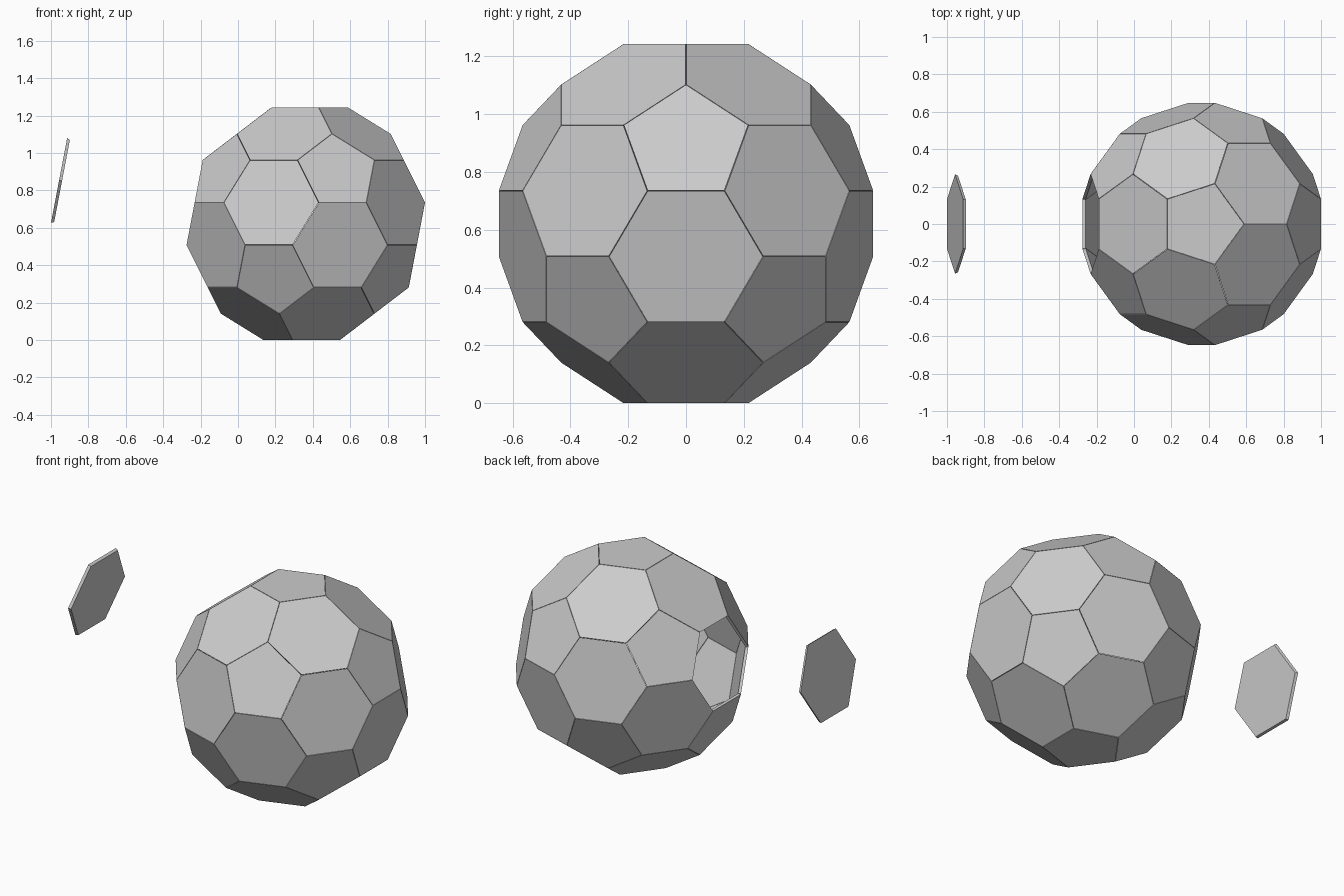
import bpy, bmesh
from math import sin, cos, pi, sqrt
from mathutils import Vector

if "Cube" in bpy.data.objects:
    bpy.data.objects.remove(bpy.data.objects["Cube"])

EDGE = 0.267            # panel edge length
THICK = 0.016           # panel thickness
GAP = 0.0015            # half the seam between panels

# Icosahedron corners: poles plus two rings of five
R = 3 * EDGE * sin(2 * pi / 5)
ico = [Vector((0, 0, R)), Vector((0, 0, -R))]
for i in range(5):
    for start, z in ((0, 1), (pi, -1)):
        a = start + i * 2 * pi / 5
        ico.append(Vector((2 * cos(a), 2 * sin(a), z)) * (R / sqrt(5)))


def neighbours(v):
    return [w for w in ico if 0.1 < (w - v).length < 3 * EDGE * 1.05]


def ordered(points):
    """Sort the points counter-clockwise as seen from outside."""
    c = sum(points, Vector()) / len(points)
    n = c.normalized()
    u = (points[0] - c).normalized()
    w = n.cross(u)
    from math import atan2
    return sorted(points, key=lambda p: atan2((p - c).dot(w), (p - c).dot(u)))


# Pentagons sit on the corners, hexagons on the triangular faces
pentagons = [ordered([v.lerp(w, 1 / 3) for w in neighbours(v)]) for v in ico]
hexagons = []
for i, p in enumerate(ico):
    for j in range(i + 1, 12):
        for k in range(j + 1, 12):
            q, r = ico[j], ico[k]
            if q in neighbours(p) and r in neighbours(p) and r in neighbours(q):
                hexagons.append(ordered([s.lerp(t, 1 / 3) for s in (p, q, r)
                                         for t in (p, q, r) if s is not t]))

xmax = max(p.x for f in pentagons for p in f)
height = 2 * max(p.z for f in pentagons for p in f)
CENTRE = Vector((1 - xmax, 0, height / 2))


def panels(name, faces, shift=Vector()):
    """One object of flat panels, each with mitred thickness."""
    bm = bmesh.new()
    for pts in faces:
        c = sum(pts, Vector()) / len(pts)
        k = 1 - THICK / c.length
        rings = []
        for depth in (1, k):
            rings.append([bm.verts.new((p - (p - c).normalized() * GAP) * depth
                                       + CENTRE + shift) for p in pts])
        top, low = rings
        bm.faces.new(top)
        bm.faces.new(low[::-1])
        n = len(pts)
        for i in range(n):
            j = (i + 1) % n
            bm.faces.new((top[j], top[i], low[i], low[j]))
    me = bpy.data.meshes.new(name)
    bm.to_mesh(me)
    bm.free()
    ob = bpy.data.objects.new(name, me)
    bpy.context.collection.objects.link(ob)
    return ob


# The hexagon facing left and slightly up is pulled out of the shell
target = Vector((-0.98, 0, 0.19))
hexagons.sort(key=lambda f: sum(f, Vector()).dot(target))
loose = hexagons.pop()

panels("pentagon_panels", pentagons)
panels("hexagon_panels", hexagons)
panels("loose_panel", [loose], Vector((-1 - min(p.x for p in loose) - CENTRE.x, 0, 0.118)))
